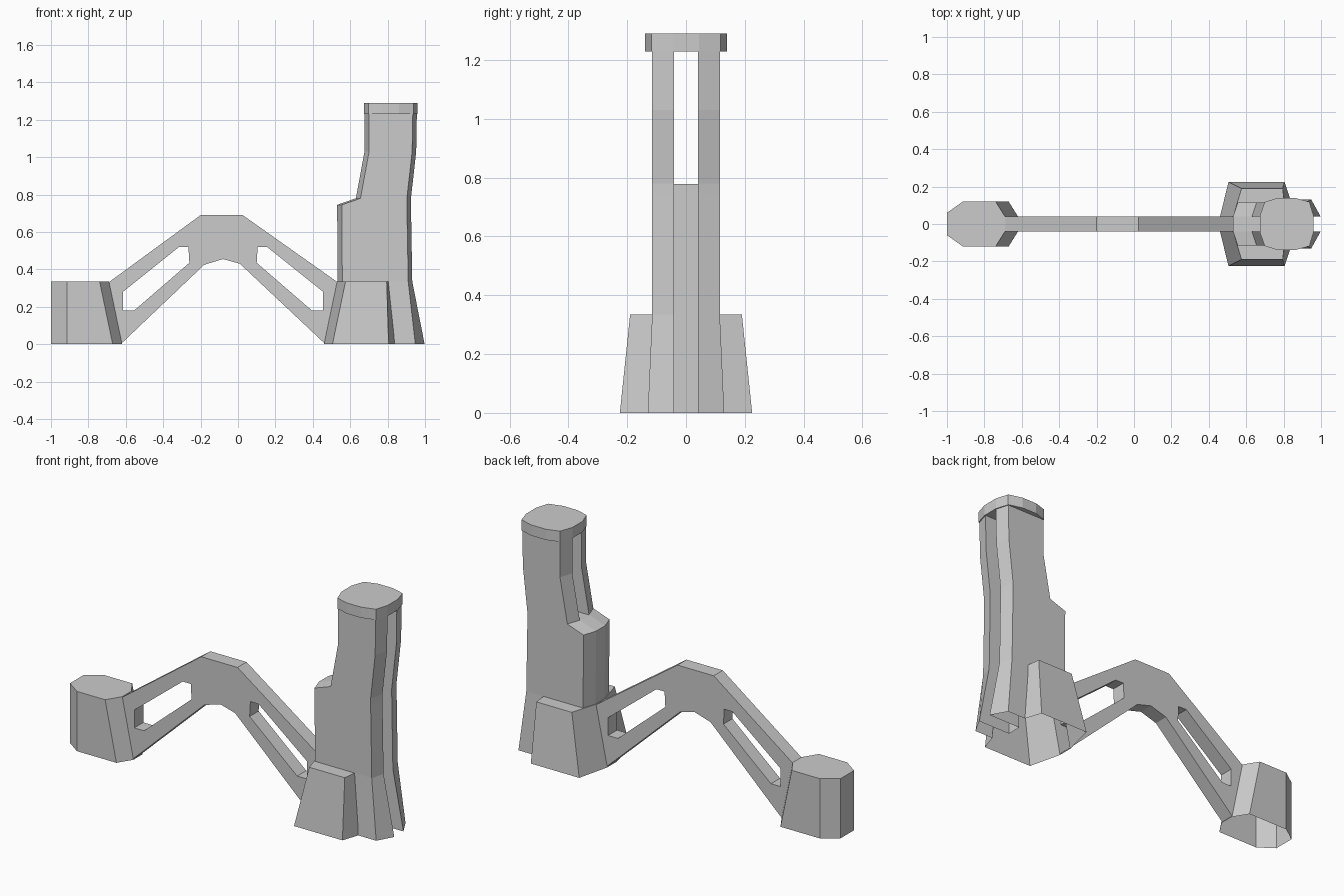
import bpy, bmesh

if "Cube" in bpy.data.objects:
    bpy.data.objects.remove(bpy.data.objects["Cube"])

stone = bpy.data.materials.new("light grey stone")
stone.diffuse_color = (0.6, 0.6, 0.6, 1)
stone.use_nodes = True
stone.node_tree.nodes["Principled BSDF"].inputs["Base Color"].default_value = stone.diffuse_color


def make(name, rings):
    """Closed solid lofted through rings with equal point counts."""
    bm = bmesh.new()
    loops = [[bm.verts.new(p) for p in r] for r in rings]
    n = len(loops[0])
    for a, b in zip(loops, loops[1:]):
        for i in range(n):
            j = (i + 1) % n
            bm.faces.new((a[i], a[j], b[j], b[i]))
    bm.faces.new(loops[0][::-1])
    bm.faces.new(loops[-1])
    bmesh.ops.recalc_face_normals(bm, faces=bm.faces)
    me = bpy.data.meshes.new(name)
    bm.to_mesh(me)
    bm.free()
    me.materials.append(stone)
    ob = bpy.data.objects.new(name, me)
    bpy.context.collection.objects.link(ob)
    return ob


def mirrored(half, z):
    """Ring symmetric in y from its (x, y) half outline."""
    return [(x, y, z) for x, y in half] + [(x, -y, z) for x, y in half[::-1]]


def slab(name, profile, y):
    """xz profile extruded from -y to y."""
    return make(name, [[(x, s * y, z) for x, z in profile] for s in (-1, 1)])


def combine(ob, other, op):
    m = ob.modifiers.new(op, 'BOOLEAN')
    m.operation, m.object, m.solver = op, other, 'EXACT'
    bpy.context.view_layer.objects.active = ob
    bpy.ops.object.modifier_apply(modifier=m.name)
    bpy.data.objects.remove(other)


def open_bottom(ob):
    bm = bmesh.new()
    bm.from_mesh(ob.data)
    low = [f for f in bm.faces if all(v.co.z < 0.003 for v in f.verts)]
    bmesh.ops.delete(bm, geom=low, context='FACES')
    bm.to_mesh(ob.data)
    bm.free()


H = 0.335

# outer pier
pier = make("small_pier", [
    mirrored([(-1, .06), (-.915, .12), (-.67, .12), (-.62, .04)], 0),
    mirrored([(-1, .06), (-.915, .12), (-.74, .12), (-.69, .04)], H)])

# tower shaft: (z, left x, right x, half width)
levels = [(0, .535, .998, .13), (H, .533, .932, .115), (.745, .53, .925, .115),
          (.78, .63, .925, .115), (1.03, .676, .953, .115), (1.26, .676, .957, .115)]
tower = make("tower", [
    mirrored([(l, .04), (l + .025, w), (r - (.05 if z == 0 else .022), w), (r, .04)], z)
    for z, l, r, w in levels])

# tower base block
base = make("base_block", [
    mirrored([(.46, .04), (.505, .225), (.805, .225), (.84, .12)], 0),
    mirrored([(.53, .04), (.575, .19), (.795, .19), (.805, .10)], H)])
combine(tower, base, 'UNION')

# slot through the upper shaft, continuing as a groove down the outer side
slot = slab("slot_cutter", [(.4, .778), (.8, .778), (.8, -.1), (1.2, -.1), (1.2, 1.4), (.4, 1.4)], .041)
combine(tower, slot, 'DIFFERENCE')

# rounded cap
cap_half = [(.673, .045), (.699, .118), (.77, .14), (.86, .14), (.938, .118), (.96, .045)]
cap = make("tower_cap", [mirrored(cap_half, z) for z in (1.23, 1.29)])
combine(tower, cap, 'UNION')

# flying arch with two slanted openings
arch = slab("flying_arch", [
    (-.75, .30), (-.688, .333), (-.2, .69), (.025, .69), (.53, .333), (.6, .30), (.6, .005),
    (.462, .005), (.01, .43), (-.08, .455), (-.18, .425), (-.622, .005), (-.75, .005)], .04)
hole = [(-.265, .52), (-.315, .52), (-.615, .28), (-.615, .18), (-.555, .18), (-.26, .435)]
combine(arch, slab("left_cutter", hole, .2), 'DIFFERENCE')
right_hole = [(-.16 - x, z) for x, z in hole]
combine(arch, slab("right_cutter", right_hole, .2), 'DIFFERENCE')

# join the arch with the piers so nothing overlaps, then leave the feet open
combine(tower, arch, 'UNION')
combine(tower, pier, 'UNION')
tower.name = "buttress_tower_arch_and_pier"
open_bottom(tower)
